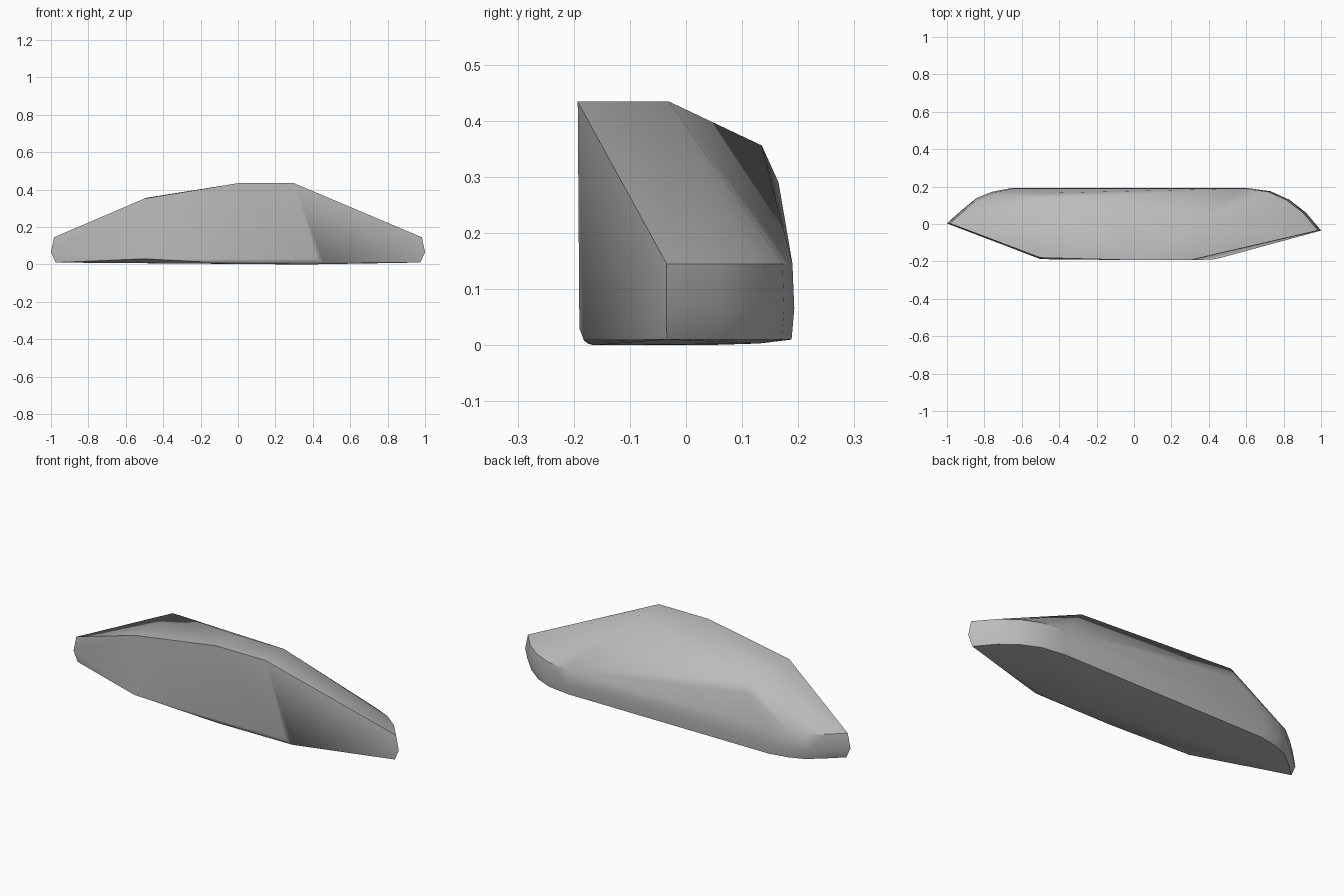
import bpy, bmesh

# Remove the default cube
cube = bpy.data.objects.get("Cube")
if cube:
    bpy.data.objects.remove(cube, do_unlink=True)

# Stone colour
grey = bpy.data.materials.new("stone_grey")
grey.use_nodes = True
colour = (0.5, 0.5, 0.5, 1.0)
grey.diffuse_color = colour
bsdf = grey.node_tree.nodes["Principled BSDF"]
bsdf.inputs["Base Color"].default_value = colour
bsdf.inputs["Roughness"].default_value = 0.8

# Rounded plan outline of the ends and back, from right tip to left tip
back_outline = [(1, -0.035), (0.92, 0.06), (0.83, 0.13), (0.73, 0.175), (0.6, 0.193),
                (-0.65, 0.193), (-0.76, 0.172), (-0.84, 0.14), (-0.92, 0.075), (-1, 0.003)]


def ring(scale, height):
    """Copy of the outline, slightly shrunk, at one height."""
    return [(x * scale, y * scale, height) for x, y in back_outline]


# Low wall: foot, widest belt and shoulder
points = ring(0.975, 0.01) + ring(1.0, 0.065) + ring(0.983, 0.145)

# Flat front face: crest edge and lower edge
points += [(-0.5, -0.18, 0.352), (0, -0.193, 0.434), (0.3, -0.193, 0.434),
           (-0.5, -0.188, 0.03), (0.42, -0.19, 0.03), (0.46, -0.182, 0.009)]

# Back ridge of the top, with its bulge
points += [(0, -0.03, 0.434), (0.3, -0.03, 0.434),
           (-0.49, 0.135, 0.356), (-0.49, 0.165, 0.29)]

# Underside
points += [(0.38, -0.165, 0), (0, -0.175, 0.003), (0.3, 0.03, 0), (0.5, 0.13, 0.003)]

# Wrap the points in a single faceted stone
mesh = bpy.data.meshes.new("stone")
bm = bmesh.new()
for p in points:
    bm.verts.new(p)
hull = bmesh.ops.convex_hull(bm, input=bm.verts[:])
unused = {g for g in hull["geom_interior"] + hull["geom_unused"]
          if isinstance(g, bmesh.types.BMVert)}
bmesh.ops.delete(bm, geom=list(unused), context="VERTS")
bmesh.ops.recalc_face_normals(bm, faces=bm.faces[:])
bm.to_mesh(mesh)
bm.free()
mesh.materials.append(grey)

stone = bpy.data.objects.new("stone", mesh)
bpy.context.collection.objects.link(stone)
bpy.ops.object.select_all(action="DESELECT")
stone.select_set(True)
bpy.context.view_layer.objects.active = stone
bpy.ops.object.shade_smooth_by_angle(angle=0.6)
